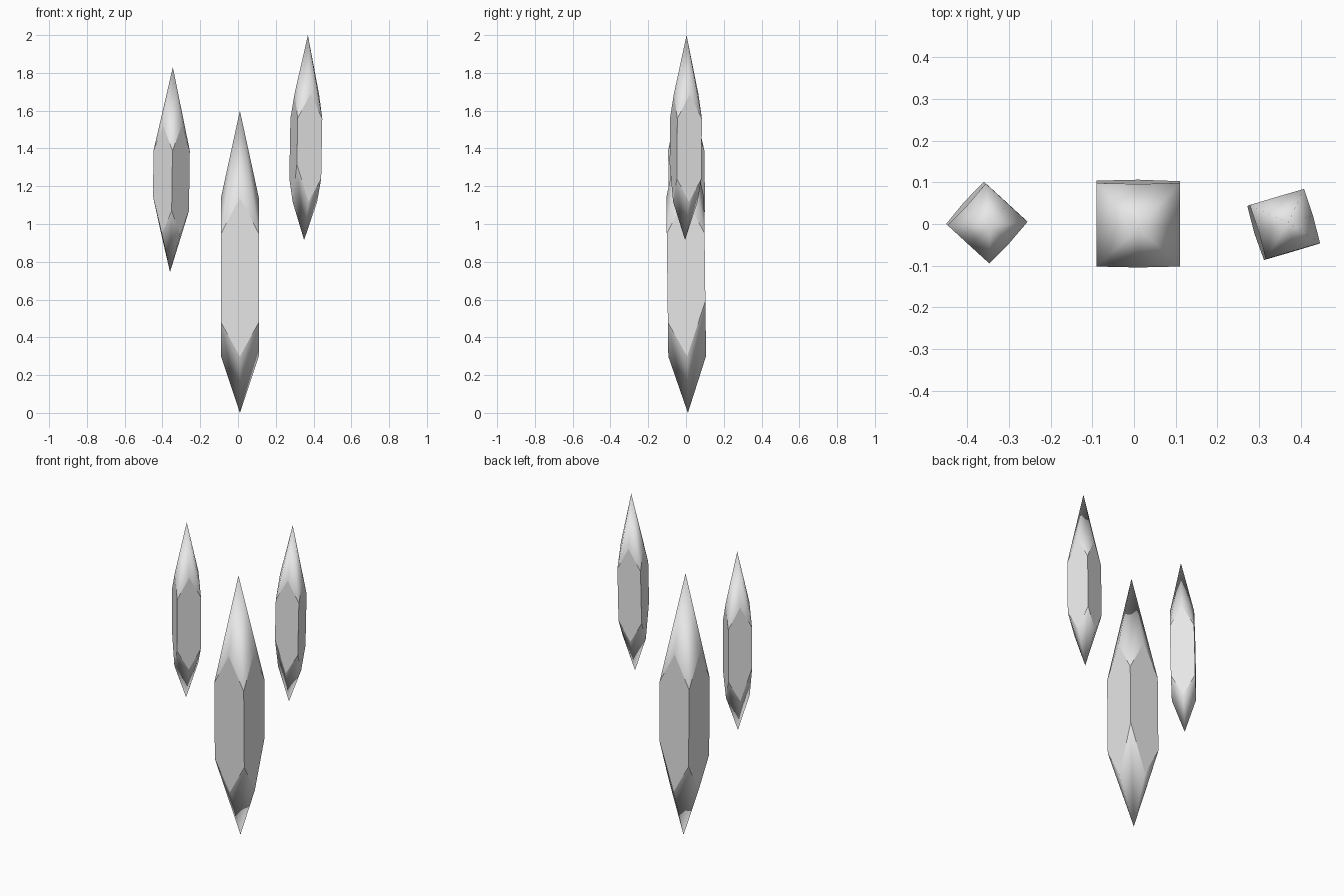
import bpy, bmesh
from mathutils import Matrix, Vector

cube = bpy.data.objects.get("Cube")
if cube:
    bpy.data.objects.remove(cube, do_unlink=True)

GREY = (0.8, 0.8, 0.8, 1.0)
mat = bpy.data.materials.new("pale_grey_crystal")
mat.use_nodes = True
mat.diffuse_color = GREY
bsdf = mat.node_tree.nodes["Principled BSDF"]
bsdf.inputs["Base Color"].default_value = GREY

LENGTH = 1.6   # length of the unscaled crystal
HALF = 0.1     # half width of its square shaft


def crystal(name, bottom, top, turn):
    """Square shaft cut to a faceted point at both ends, spanning bottom to top."""
    bm = bmesh.new()
    low_tip = bm.verts.new((0, 0, 0))
    high_tip = bm.verts.new((0, 0, LENGTH))
    low, high = [], []
    # Rings alternate face middles and corners around the shaft
    ring = [(1, 0), (1, 1), (0, 1), (-1, 1), (-1, 0), (-1, -1), (0, -1), (1, -1)]
    for x, y in ring:
        corner = x * y != 0
        z_low = 0.48 if corner else 0.3
        if (x, y) == (1, 1):
            z_low = 0.59   # one corner is cut higher
        z_high = 0.95 if corner else 1.14
        low.append(bm.verts.new((x * HALF, y * HALF, z_low)))
        high.append(bm.verts.new((x * HALF, y * HALF, z_high)))

    # Smooth points
    for i in range(8):
        j = (i + 1) % 8
        bm.faces.new((high[i], high[j], high_tip)).smooth = True
        bm.faces.new((low[j], low[i], low_tip)).smooth = True
    # Flat six-sided shaft faces with crisp borders
    for i in range(0, 8, 2):
        a, b = i - 1, i + 1
        face = bm.faces.new((low[a], low[i], low[b], high[b], high[i], high[a]))
        for edge in face.edges:
            edge.smooth = False
    bm.normal_update()

    # Turn, lean and scale into place
    bottom, top = Vector(bottom), Vector(top)
    axis = top - bottom
    lean = Vector((0, 0, 1)).rotation_difference(axis).to_matrix().to_4x4()
    size = Matrix.Scale(axis.length / LENGTH, 4)
    spin = Matrix.Rotation(turn, 4, 'Z')
    bm.transform(Matrix.Translation(bottom) @ lean @ spin @ size)

    mesh = bpy.data.meshes.new(name)
    bm.to_mesh(mesh)
    bm.free()
    mesh.materials.append(mat)
    obj = bpy.data.objects.new(name, mesh)
    bpy.context.collection.objects.link(obj)
    return obj


crystal("center_crystal", (0.01, 0.01, 0), (0.01, -0.01, 1.6), 0)
crystal("right_crystal", (-0.36, 0.01, 0.745), (-0.345, -0.005, 1.83), 2.4)
crystal("left_crystal", (0.35, -0.005, 0.915), (0.37, 0.003, 2.0), 3.43)
